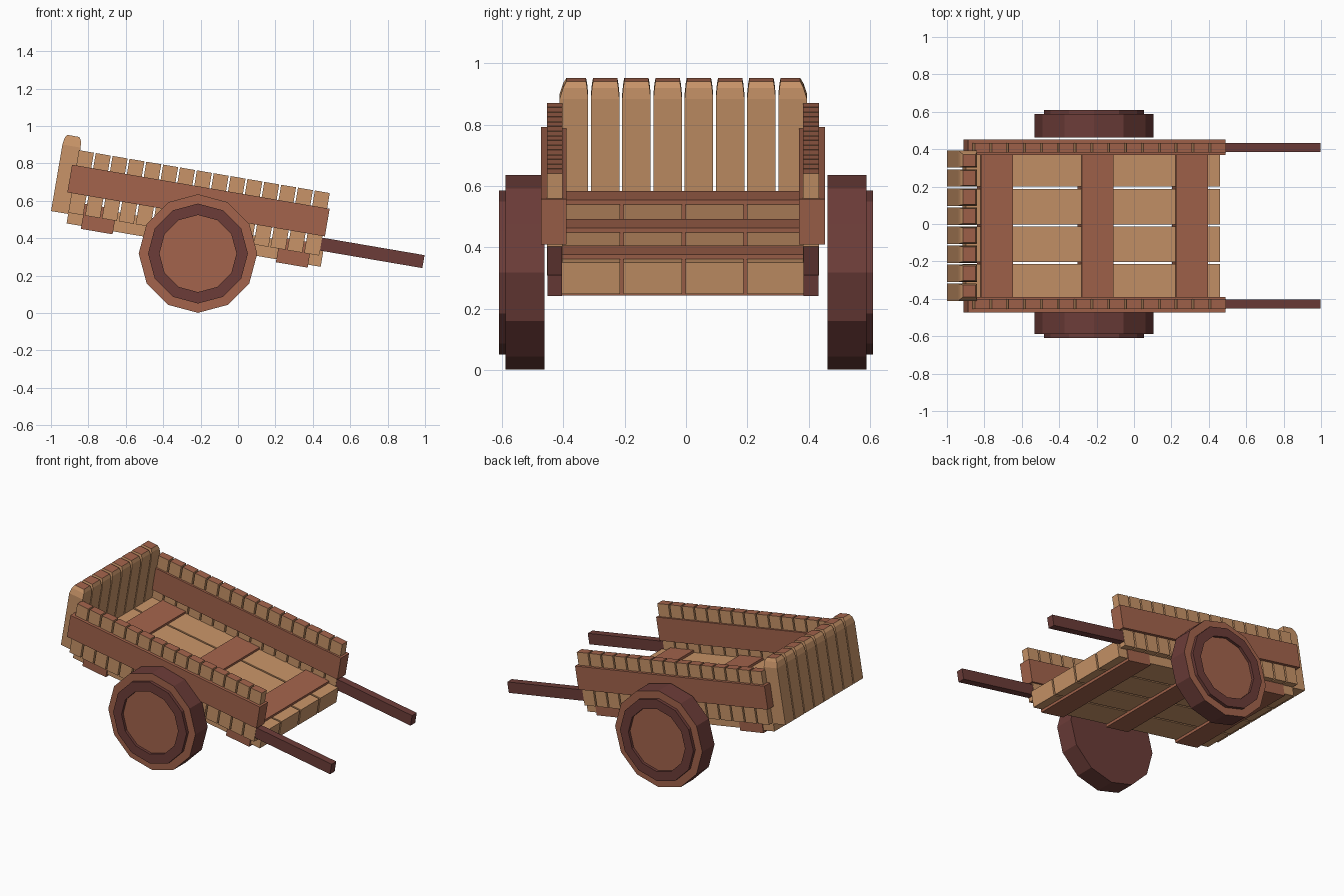
import bpy, bmesh, math
from mathutils import Matrix

if "Cube" in bpy.data.objects:
    bpy.data.objects.remove(bpy.data.objects["Cube"])

TILT = math.radians(9.7)   # the whole body leans down towards the handles
CY = -0.01                 # body centre line


def material(name, rgb):
    m = bpy.data.materials.new(name)
    m.diffuse_color = (*rgb, 1)
    m.use_nodes = True
    m.node_tree.nodes["Principled BSDF"].inputs["Base Color"].default_value = m.diffuse_color
    return m


LIGHT = material("light wood", (0.578, 0.296, 0.138))
BROWN = material("red brown wood", (0.366, 0.127, 0.072))
DARK = material("dark wood", (0.15, 0.046, 0.04))


def finish(bm, name, mats, tilt=True):
    bmesh.ops.recalc_face_normals(bm, faces=bm.faces)
    me = bpy.data.meshes.new(name)
    bm.to_mesh(me)
    bm.free()
    for m in mats:
        me.materials.append(m)
    ob = bpy.data.objects.new(name, me)
    bpy.context.collection.objects.link(ob)
    if tilt:
        ob.rotation_euler.y = TILT
    return ob


def add_box(bm, x0, x1, y0, y1, z0, z1):
    mat = Matrix.Translation(((x0 + x1) / 2, (y0 + y1) / 2, (z0 + z1) / 2)) \
        @ Matrix.Diagonal((x1 - x0, y1 - y0, z1 - z0, 1))
    return bmesh.ops.create_cube(bm, size=1, matrix=mat)["verts"]


def end_grain(bm):
    # upward facing ends show the darker wood
    bm.normal_update()
    for f in bm.faces:
        if f.normal.z > 0.95:
            f.material_index = 1


# floor planks
bm = bmesh.new()
for i in range(4):
    y = -0.405 + i * 0.2015
    add_box(bm, -0.984, 0.394, y, y + 0.19, 0.318, 0.423)
finish(bm, "floor_planks", [LIGHT])

# cross braces wrapping the floor
bm = bmesh.new()
for x in (-0.818, -0.272, 0.240):
    add_box(bm, x - 0.086, x + 0.086, CY - 0.405, CY + 0.405, 0.302, 0.438)
finish(bm, "cross_braces", [BROWN])

# side walls: short slats, long rail and handle on each side
for side, s in (("near", -1), ("far", 1)):
    def span(a, b):
        return sorted((CY + s * a, CY + s * b))

    bm = bmesh.new()
    for i in range(15):
        x = -0.985 + i * 0.0914
        add_box(bm, x, x + 0.081, *span(0.392, 0.444), 0.376, 0.715)
    end_grain(bm)
    finish(bm, side + "_side_slats", [LIGHT, BROWN])

    bm = bmesh.new()
    add_box(bm, -1.008, 0.389, *span(0.379, 0.463), 0.482, 0.632)
    finish(bm, side + "_side_rail", [BROWN])

    bm = bmesh.new()
    add_box(bm, 0.36, 0.931, *span(0.394, 0.442), 0.403, 0.473)
    finish(bm, side + "_handle", [DARK])

# back board: eight upright slats with chamfered tops
bm = bmesh.new()
for i in range(8):
    y0 = -0.412 + i * 0.1019
    y1 = y0 + 0.093
    cl = 0.022 if i == 0 else 0.007
    cr = 0.022 if i == 7 else 0.007
    rings = []
    for z, dx, a, b in ((0.369, 0, 0, 0), (0.73, 0, 0, 0),
                        (0.765, 0.005, cl * 0.5, cr * 0.5), (0.785, 0.016, cl, cr)):
        rings.append([bm.verts.new(p) for p in (
            (-1.077 + dx, y0 + a, z), (-0.978 - dx, y0 + a, z),
            (-0.978 - dx, y1 - b, z), (-1.077 + dx, y1 - b, z))])
    bm.faces.new(rings[0][::-1])
    bm.faces.new(rings[-1])
    for r, q in zip(rings, rings[1:]):
        for k in range(4):
            n = (k + 1) % 4
            bm.faces.new((r[k], r[n], q[n], q[k]))
end_grain(bm)
finish(bm, "back_board_slats", [LIGHT, BROWN])

# wheels: twelve-sided turned profile (radius, y, material of the band that follows)
PROFILE = [(0.317, 0.462, 0), (0.317, 0.589, 1), (0.267, 0.589, 0),
           (0.267, 0.61, 0), (0.206, 0.61, 0), (0.206, 0.592, 1)]
for side, s in (("near", -1), ("far", 1)):
    bm = bmesh.new()
    rings = [[bm.verts.new((-0.214 + r * math.cos(k * math.pi / 6), s * y,
                            0.318 + r * math.sin(k * math.pi / 6))) for k in range(12)]
             for r, y, _ in PROFILE]
    for j in range(len(rings) - 1):
        for k in range(12):
            n = (k + 1) % 12
            f = bm.faces.new((rings[j][k], rings[j][n], rings[j + 1][n], rings[j + 1][k]))
            f.material_index = PROFILE[j][2]
    bm.faces.new(rings[0])
    bm.faces.new(rings[-1]).material_index = 1
    finish(bm, side + "_wheel", [DARK, BROWN], tilt=False)
